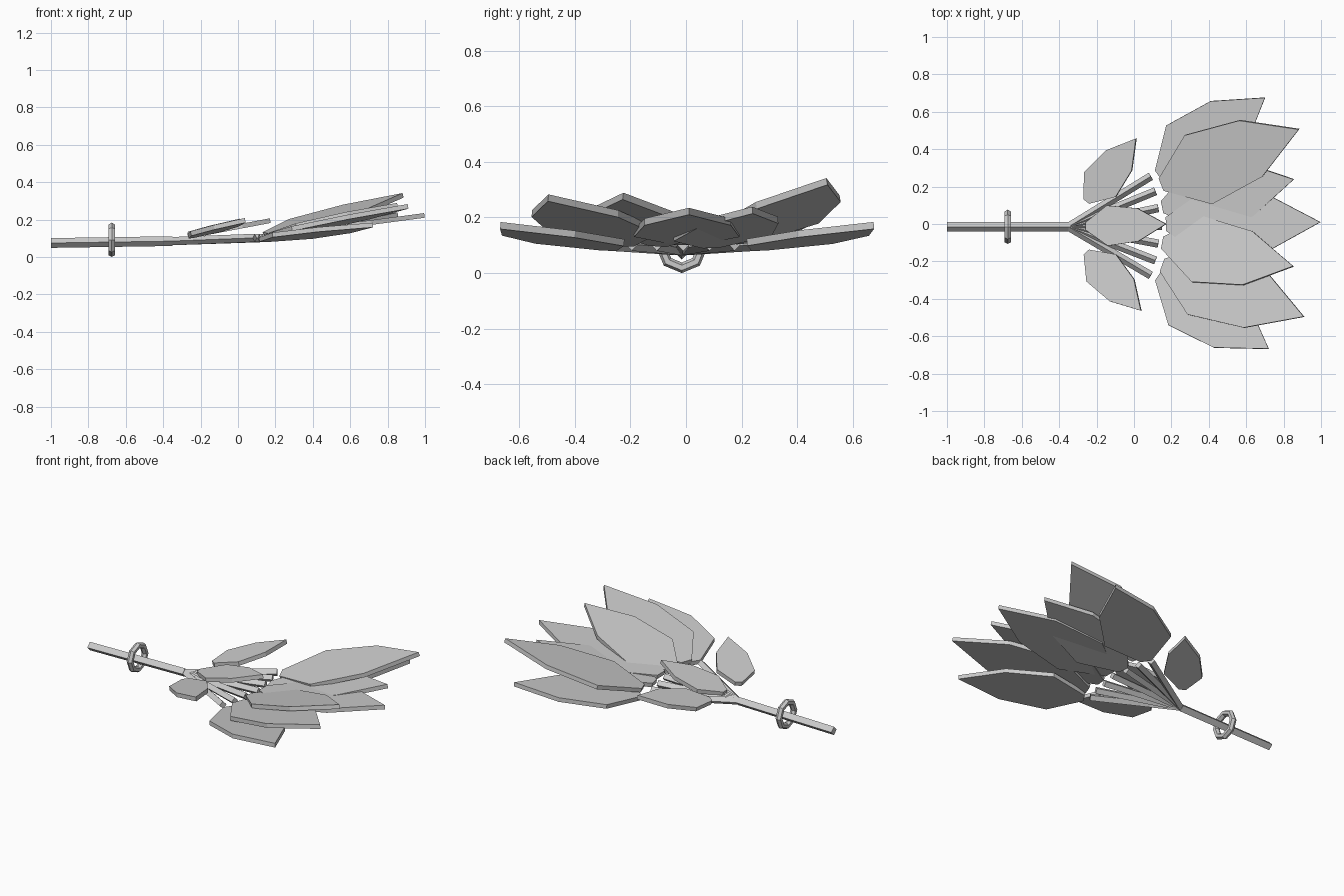
import bpy, bmesh
from mathutils import Vector, Matrix

if "Cube" in bpy.data.objects:
    bpy.data.objects.remove(bpy.data.objects["Cube"])

grey = bpy.data.materials.new("plain grey")
grey.use_nodes = True
colour = (0.6, 0.6, 0.6, 1)
grey.diffuse_color = colour
grey.node_tree.nodes["Principled BSDF"].inputs["Base Color"].default_value = colour


def finish(name, bm):
    bmesh.ops.recalc_face_normals(bm, faces=bm.faces)
    mesh = bpy.data.meshes.new(name)
    bm.to_mesh(mesh)
    bm.free()
    mesh.materials.append(grey)
    obj = bpy.data.objects.new(name, mesh)
    bpy.context.collection.objects.link(obj)


def rod(name, start, end, radius):
    """Four-sided bar standing on its edge."""
    start, end = Vector(start), Vector(end)
    axis = end - start
    side = axis.cross(Vector((0, 0, 1))).normalized()
    up = side.cross(axis).normalized()
    bm = bmesh.new()
    loops = [[bm.verts.new(p + d * radius) for d in (side, up, -side, -up)]
             for p in (start, end)]
    for i in range(4):
        j = (i + 1) % 4
        bm.faces.new((loops[0][i], loops[0][j], loops[1][j], loops[1][i]))
    bm.faces.new(loops[0])
    bm.faces.new(loops[1])
    finish(name, bm)


def leaf(name, base, tip, top, slope_x, slope_y, wide=0.25, thick=0.025):
    """Pointed flat plate; its top face lies on a tilted plane."""
    base, tip = Vector(base), Vector(tip)
    d = tip - base
    n = Vector((-d.y, d.x))
    half = [(0, 0.045), (0.27, wide), (0.65, wide * 0.82)]
    outline = half + [(1, 0)] + [(a, -s) for a, s in reversed(half)]
    normal = Vector((-slope_x, -slope_y, 1)).normalized()
    bm = bmesh.new()
    verts = []
    for a, s in outline:
        off = d * a + n * s
        p = base + off
        verts.append(bm.verts.new((p.x, p.y, top + slope_x * off.x + slope_y * off.y)))
    face = bm.faces.new(verts)
    new = bmesh.ops.extrude_face_region(bm, geom=[face], use_keep_orig=True)["geom"]
    bmesh.ops.translate(bm, vec=-normal * thick,
                        verts=[g for g in new if isinstance(g, bmesh.types.BMVert)])
    finish(name, bm)


# Handle and the fan of stems
joint = (-0.35, -0.015, 0.085)
rod("handle", (-1, -0.015, 0.075), joint, 0.026)
stem_ends = [(0.09, 0.255), (0.115, 0.175), (0.13, 0.085), (0.15, -0.01),
             (0.13, -0.105), (0.115, -0.195), (0.09, -0.275)]
for i, (x, y) in enumerate(stem_ends):
    rod(f"stem_{i + 1}", joint, (x, y, 0.102), 0.022)

# Large leaves: base, tip, top height at base, slopes
leaf("outer_left_leaf", (0.13, 0.26), (0.70, 0.675), 0.105, 0.08, 0.08, 0.27)
leaf("outer_right_leaf", (0.13, -0.275), (0.72, -0.667), 0.105, 0.08, -0.08, 0.27)
leaf("upper_left_leaf", (0.145, 0.21), (0.88, 0.505), 0.13, 0.22, 0.17)
leaf("upper_right_leaf", (0.15, -0.22), (0.907, -0.495), 0.12, 0.19, -0.07)
leaf("inner_left_leaf", (0.15, 0.09), (0.853, 0.238), 0.115, 0.158, 0.085)
leaf("inner_right_leaf", (0.15, -0.10), (0.85, -0.225), 0.12, 0.22, -0.12)
leaf("middle_leaf", (0.17, 0), (0.995, 0.01), 0.125, 0.133, 0, 0.23)

# Small leaves near the joint
leaf("small_left_leaf", (-0.255, 0.12), (0.01, 0.457), 0.125, 0.2, 0.08)
leaf("small_right_leaf", (-0.255, -0.15), (0.036, -0.463), 0.125, 0.2, -0.08)
leaf("small_middle_leaf", (-0.26, -0.012), (0.17, 0), 0.125, 0.19, 0)

# Eight-sided ring around the handle
bm = bmesh.new()
profile = bmesh.ops.create_circle(bm, segments=6, radius=0.019)["verts"]
bmesh.ops.transform(bm, verts=profile, matrix=Matrix.Translation((0, 0.073, 0)))
bmesh.ops.spin(bm, geom=bm.edges[:], axis=(1, 0, 0), cent=(0, 0, 0),
               angle=6.283185, steps=8, use_merge=True)
bmesh.ops.remove_doubles(bm, verts=bm.verts[:], dist=0.0005)
bmesh.ops.translate(bm, verts=bm.verts[:], vec=(-0.675, -0.015, 0.092))
finish("ring", bm)
